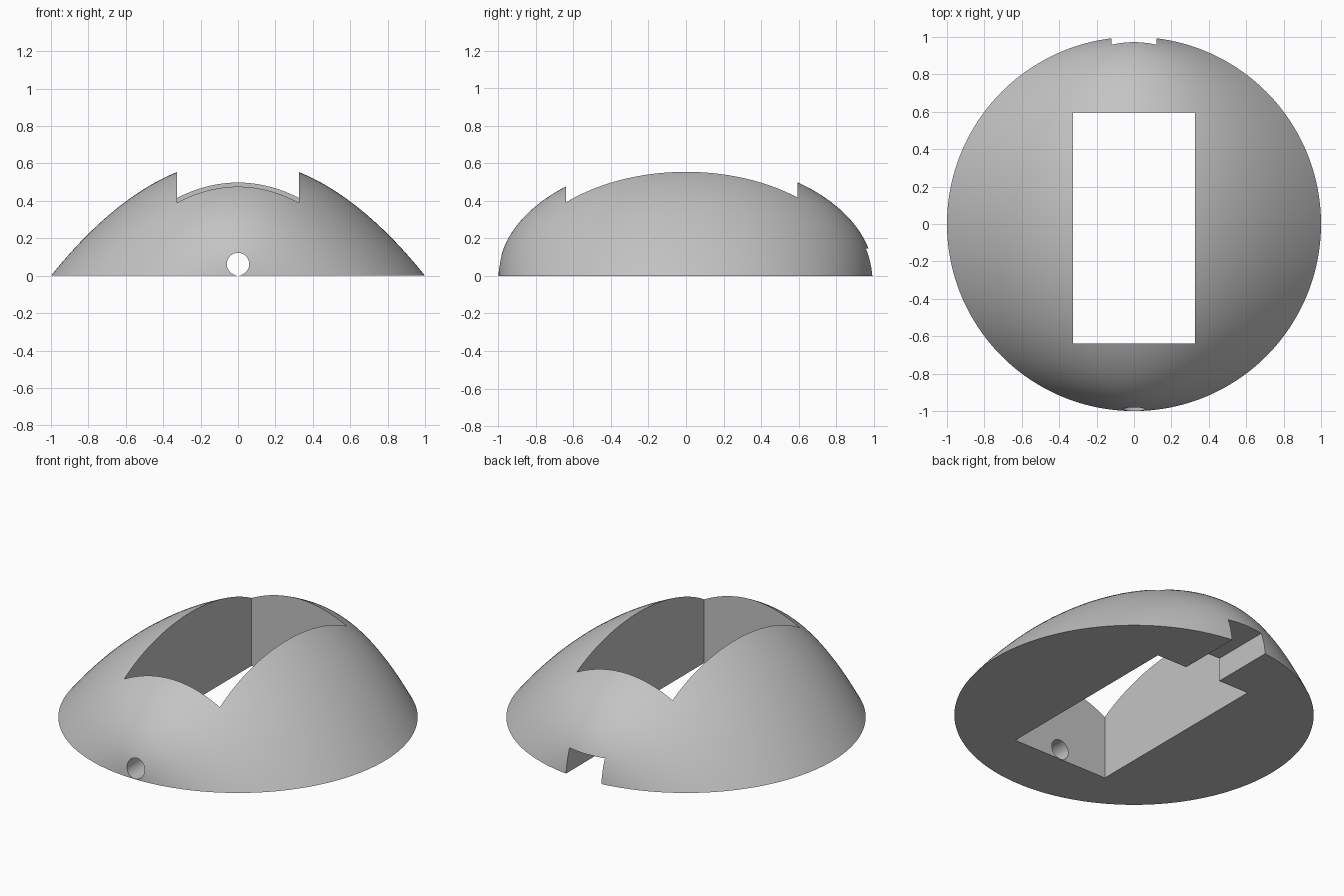
import bpy, bmesh, math

if "Cube" in bpy.data.objects:
    bpy.data.objects.remove(bpy.data.objects["Cube"], do_unlink=True)

HEIGHT = 0.62
STEPS_Y, STEPS_X = 96, 64

grey = bpy.data.materials.new("plain grey")
grey.use_nodes = True
colour = (0.55, 0.55, 0.55, 1)
grey.diffuse_color = colour
grey.node_tree.nodes["Principled BSDF"].inputs["Base Color"].default_value = colour


def finish(bm, name):
    bmesh.ops.recalc_face_normals(bm, faces=bm.faces)
    mesh = bpy.data.meshes.new(name)
    bm.to_mesh(mesh)
    bm.free()
    obj = bpy.data.objects.new(name, mesh)
    bpy.context.collection.objects.link(obj)
    mesh.materials.append(grey)
    return obj


# Solid dome: parabolic sections whose scale follows a circle along y
def make_dome():
    bm = bmesh.new()
    rings = []
    for i in range(1, STEPS_Y):
        a = math.pi * (i / STEPS_Y - 0.5)
        s, y = math.cos(a), math.sin(a)
        ring = []
        for j in range(STEPS_X + 1):
            t = 2 * j / STEPS_X - 1
            ring.append(bm.verts.new((s * t, y, HEIGHT * s * (1 - t * t))))
        rings.append(ring)
    n = STEPS_X + 1
    for p, q in zip(rings, rings[1:]):
        for j in range(n):
            k = (j + 1) % n
            bm.faces.new((p[j], p[k], q[k], q[j]))
    for ring, y in ((rings[0], -1), (rings[-1], 1)):
        pole = bm.verts.new((0, y, 0))
        for j in range(n):
            bm.faces.new((ring[j], ring[(j + 1) % n], pole))
    return finish(bm, "dome_shell")


def box(name, lo, hi):
    bm = bmesh.new()
    bmesh.ops.create_cube(bm, size=1)
    for v in bm.verts:
        v.co = [lo[i] if v.co[i] < 0 else hi[i] for i in range(3)]
    return finish(bm, name)


def rod(name, start, end, axis):
    bm = bmesh.new()
    bmesh.ops.create_cone(bm, cap_ends=True, segments=48, radius1=0.06,
                          radius2=0.06, depth=end - start)
    for v in bm.verts:
        x, y, z = v.co
        along = z + (start + end) / 2
        v.co = (along, x, y + 0.062) if axis == "x" else (x, along, y + 0.062)
    return finish(bm, name)


dome = make_dome()

# Slot, rear cable channel and the pin holes
cutters = [
    box("slot_cutter", (-0.325, -0.64, -0.2), (0.325, 0.595, 1)),
    box("channel_cutter", (-0.12, 0.4, -0.2), (0.12, 1.2, 0.145)),
    rod("side_hole_cutter", -1.2, 1.2, "x"),
    rod("front_hole_cutter", -1.2, 0, "y"),
]
bpy.ops.object.select_all(action="DESELECT")
bpy.context.view_layer.objects.active = dome
dome.select_set(True)
for cutter in cutters:
    mod = dome.modifiers.new(cutter.name, "BOOLEAN")
    mod.operation = "DIFFERENCE"
    mod.solver = "EXACT"
    mod.object = cutter
    bpy.ops.object.modifier_apply(modifier=mod.name)
for cutter in cutters:
    bpy.data.objects.remove(cutter, do_unlink=True)

bpy.ops.object.shade_smooth_by_angle(angle=math.radians(30))
